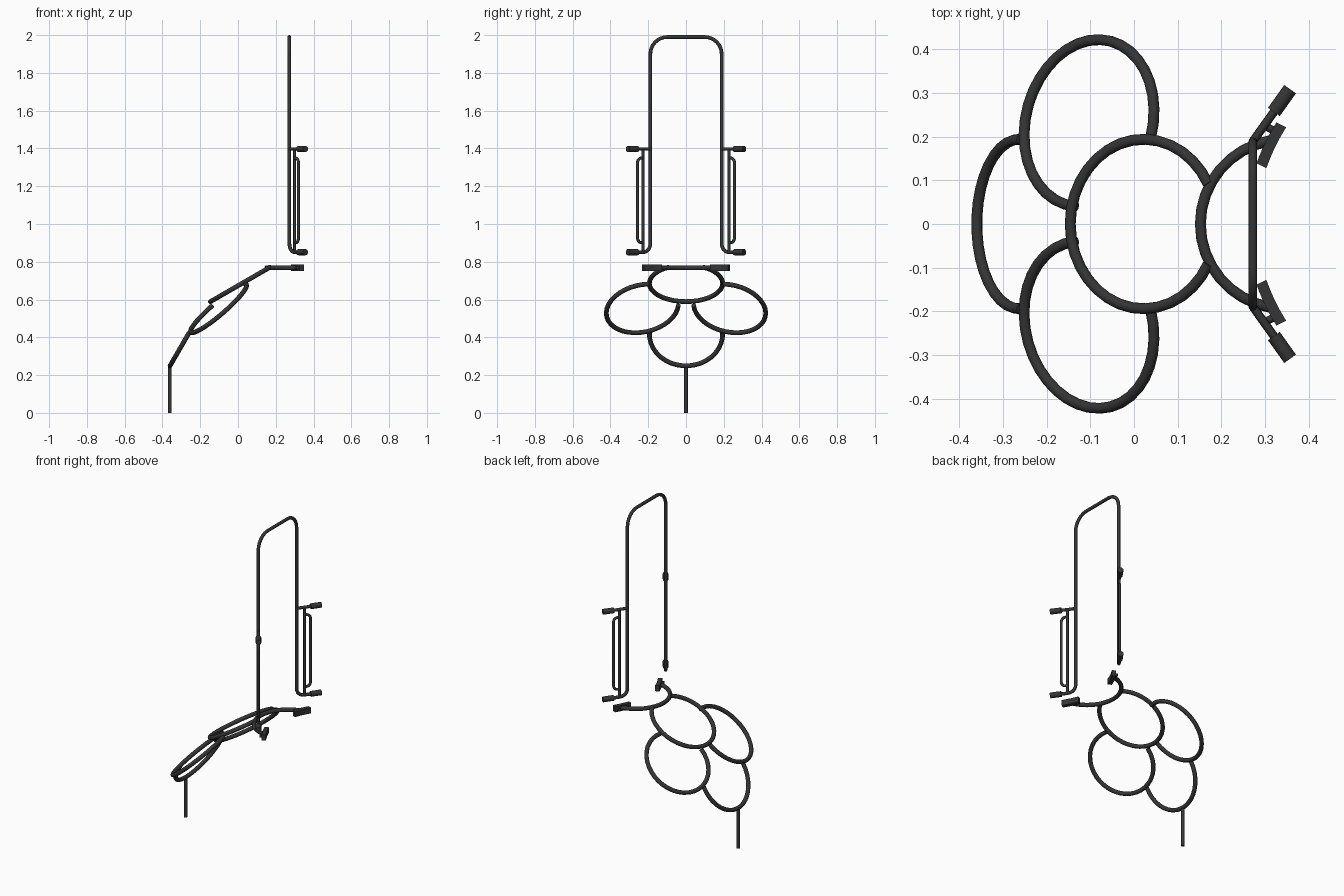
import bpy, math
from mathutils import Vector as V

if "Cube" in bpy.data.objects:
    bpy.data.objects.remove(bpy.data.objects["Cube"])

steel = bpy.data.materials.new("dark_steel")
steel.diffuse_color = (0.035, 0.035, 0.035, 1)
steel.use_nodes = True
steel.node_tree.nodes["Principled BSDF"].inputs["Base Color"].default_value = steel.diffuse_color


def finish(ob):
    bpy.ops.object.select_all(action='DESELECT')
    ob.select_set(True)
    bpy.context.view_layer.objects.active = ob
    if ob.type == 'CURVE':
        bpy.ops.object.convert(target='MESH')
    ob = bpy.context.object
    ob.data.materials.clear()
    ob.data.materials.append(steel)
    bpy.ops.object.shade_smooth_by_angle(angle=math.radians(50))


def tube(name, pts, r):
    cu = bpy.data.curves.new(name, 'CURVE')
    cu.dimensions = '3D'
    cu.bevel_depth = r
    cu.bevel_resolution = 4
    cu.use_fill_caps = True
    sp = cu.splines.new('POLY')
    sp.points.add(len(pts) - 1)
    for p, co in zip(sp.points, pts):
        p.co = (*co, 1)
    ob = bpy.data.objects.new(name, cu)
    bpy.context.collection.objects.link(ob)
    finish(ob)


def rounded(pts, radii, steps=6):
    """Path with right-angle corners replaced by arcs."""
    pts = [V(p) for p in pts]
    out = [pts[0]]
    for i in range(1, len(pts) - 1):
        a = (pts[i - 1] - pts[i]).normalized()
        b = (pts[i + 1] - pts[i]).normalized()
        r = radii[i - 1]
        c = pts[i] + (a + b) * r
        for k in range(steps + 1):
            t = math.pi / 2 * k / steps
            out.append(c - b * r * math.cos(t) - a * r * math.sin(t))
    out.append(pts[-1])
    return out


def arc(centre, normal, outward, r, half):
    """Arc centred on the outward direction, spanning +-half degrees."""
    n = V(normal).normalized()
    d = V(outward)
    d = (d - n * d.dot(n)).normalized()
    e = n.cross(d)
    steps = max(8, round(2 * half / 10))
    res = []
    for k in range(steps + 1):
        t = math.radians(-half + 2 * half * k / steps)
        res.append(V(centre) + d * r * math.cos(t) + e * r * math.sin(t))
    return res


R, TR, HR = 0.194, 0.0125, 0.0098

# Ground leg
tube("ground_leg", [(-0.361, 0, 0), (-0.361, 0, 0.25)], 0.010)

# Petal step rings
tube("upper_step_ring", arc((0.022, 0, 0.686), (-0.5, 0, 0.866), (-0.866, 0, -0.5), R, 152), TR)
tube("lower_step_ring", arc((-0.263, 0, 0.417), (-0.866, 0, 0.5), (-0.5, 0, -0.866), R, 93), TR)
for s, side in ((1, "left"), (-1, "right")):
    tube(side + "_step_ring", arc((-0.103, 0.231 * s, 0.553), (-0.64, 0.17 * s, 0.745),
                                  (-0.102, 0.215 * s, -0.146), R, 138), TR)

# Horizontal top arc that meets the platform
tube("platform_arc", arc((0.346, 0, 0.768), (0, 0, 1), (-1, 0, 0), 0.194, 80), TR)

# Hoop handrail with bent lower ends
HX, HY, LOW, MID = 0.272, 0.189, 0.851, 1.397


def off(t, s, z):
    """Point at distance t along the splayed bracket direction."""
    return V((HX + 0.581 * t, s * (HY + 0.814 * t), z))


tube("handrail_hoop", rounded(
    [off(0.10, -1, LOW), off(0, -1, LOW), (HX, -HY, 1.99), (HX, HY, 1.99), off(0, 1, LOW), off(0.10, 1, LOW)],
    [0.045, 0.09, 0.09, 0.045]), HR)

for s, side in ((1, "left"), (-1, "right")):
    # Mid bracket and side grip bars
    tube(side + "_mid_bracket", [off(0, s, MID), off(0.10, s, MID)], 0.009)
    tube(side + "_grip_post", [off(0.048, s, LOW), off(0.048, s, MID)], 0.008)
    tube(side + "_grip_handle", rounded(
        [off(0.048, s, 0.901), off(0.083, s, 0.901), off(0.083, s, 1.349), off(0.048, s, 1.349)],
        [0.025, 0.025]), 0.008)
    # Clamp sleeves
    for z, lvl in ((LOW, "lower"), (MID, "upper")):
        tube(f"{side}_{lvl}_clamp", [off(0.083, s, z), off(0.147, s, z)], 0.0165)

    # Curved end plate on the platform arc
    mid, along = V((0.313, 0.181 * s, 0.768)), V((0.436, 0.9 * s, 0))
    nrm = V((0.9, -0.436 * s, 0))
    verts, faces = [], []
    N = 6
    for k in range(N + 1):
        u = -1 + 2 * k / N
        c = mid + along * 0.052 * u + nrm * 0.003 * (u * u - 0.4)
        for a, b in ((-1, -1), (1, -1), (1, 1), (-1, 1)):
            verts.append(c + nrm * 0.0125 * a + V((0, 0, 0.0175 * b)))
    for k in range(N):
        for j in range(4):
            faces.append([4 * k + j, 4 * k + (j + 1) % 4, 4 * k + 4 + (j + 1) % 4, 4 * k + 4 + j])
    faces += [(3, 2, 1, 0), tuple(4 * N + j for j in range(4))]
    if s > 0:
        faces = [f[::-1] for f in faces]
    me = bpy.data.meshes.new(side + "_end_plate")
    me.from_pydata(verts, [], faces)
    ob = bpy.data.objects.new(side + "_end_plate", me)
    bpy.context.collection.objects.link(ob)
    bpy.ops.object.select_all(action='DESELECT')
    ob.select_set(True)
    bpy.context.view_layer.objects.active = ob
    bpy.ops.object.mode_set(mode='EDIT')
    bpy.ops.mesh.select_all(action='SELECT')
    bpy.ops.mesh.normals_make_consistent(inside=False)
    bpy.ops.object.mode_set(mode='OBJECT')
    finish(ob)

    # Small bolt behind the plate
    b = mid + along * 0.033 - nrm * 0.008
    tube(side + "_plate_bolt", [b, b - nrm * 0.016], 0.009)
